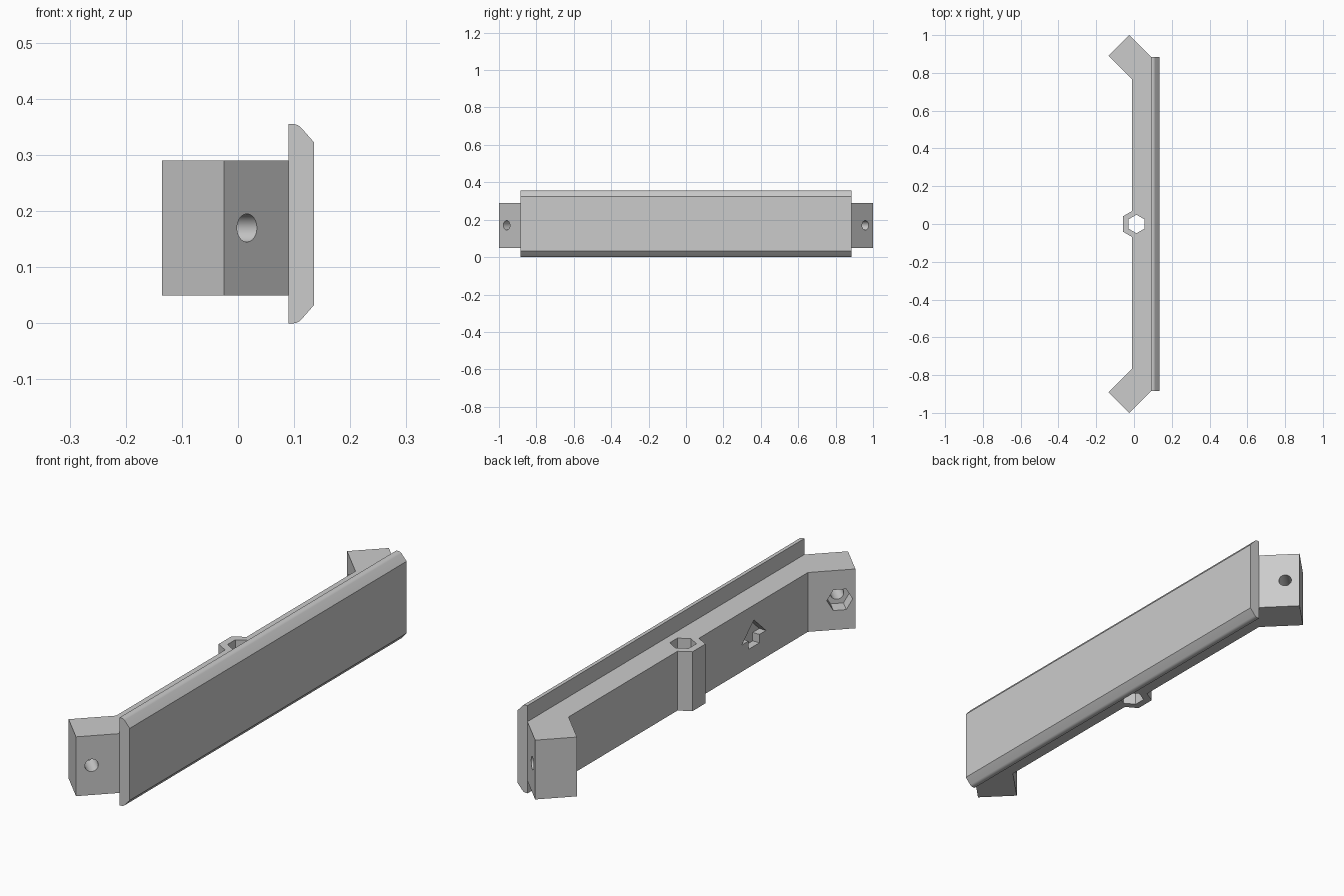
import bpy, bmesh
from math import cos, sin, pi, radians
from mathutils import Matrix, Vector

cube = bpy.data.objects.get("Cube")
if cube:
    bpy.data.objects.remove(cube, do_unlink=True)

grey = bpy.data.materials.new("plain_grey")
grey.use_nodes = True
grey.diffuse_color = (0.6, 0.6, 0.6, 1)
grey.node_tree.nodes["Principled BSDF"].inputs["Base Color"].default_value = (0.6, 0.6, 0.6, 1)


def prism(name, outline, depth, origin, u, v):
    """Extrude a 2D outline, laid out along u and v, by depth along u x v."""
    u, v = Vector(u).normalized(), Vector(v).normalized()
    w = u.cross(v)
    bm = bmesh.new()
    face = bm.faces.new([bm.verts.new(Vector(origin) + u * a + v * b) for a, b in outline])
    new = bmesh.ops.extrude_face_region(bm, geom=[face])["geom"]
    bmesh.ops.translate(bm, vec=w * depth, verts=[e for e in new if isinstance(e, bmesh.types.BMVert)])
    bmesh.ops.recalc_face_normals(bm, faces=bm.faces)
    mesh = bpy.data.meshes.new(name)
    bm.to_mesh(mesh)
    bm.free()
    mesh.materials.append(grey)
    ob = bpy.data.objects.new(name, mesh)
    bpy.context.collection.objects.link(ob)
    return ob


def ring(radius, sides, turn=0):
    return [(radius * cos(turn + 2 * pi * i / sides), radius * sin(turn + 2 * pi * i / sides))
            for i in range(sides)]


def combine(target, other, operation):
    mod = target.modifiers.new(operation.lower(), "BOOLEAN")
    mod.operation, mod.object, mod.solver = operation, other, "EXACT"
    bpy.context.view_layer.objects.active = target
    bpy.ops.object.modifier_apply(modifier=mod.name)
    bpy.data.objects.remove(other, do_unlink=True)


X, Y, Z = (1, 0, 0), (0, 1, 0), (0, 0, 1)
LOW, HIGH, MID = 0.05, 0.29, 0.17

# Bar with an angled tab at each end
half = [(0.09, -0.885), (-0.025, -1.0), (-0.135, -0.89), (-0.01, -0.765)]
outline = half + [(x, -y) for x, y in reversed(half)]
bar = prism("mounting_bar", outline, HIGH - LOW, (0, 0, LOW), X, Y)

# Hexagonal boss with a hexagonal shaft through it
boss = prism("nut_boss", ring(0.082, 6, pi / 6), HIGH - LOW, (0.013, 0, LOW), X, Y)
combine(bar, boss, "UNION")
shaft = prism("shaft_cutter", ring(0.049, 6, pi / 6), 0.5, (0.013, 0, -0.1), X, Y)
combine(bar, shaft, "DIFFERENCE")

# Bolt holes and hexagonal nut pockets in the tabs
for side in (-1, 1):
    along = Vector((1, -side, 0)).normalized()
    inward = along.cross(Vector(Z))
    if inward.x > 0:
        along, inward = -along, -inward
    bolt = Vector((0.015, side * 0.958, MID))
    hole = prism("bolt_cutter", ring(0.025, 32), 0.4, bolt - inward * 0.1, along, Z)
    combine(bar, hole, "DIFFERENCE")
    pocket = prism("pocket_cutter", ring(0.048, 6), 0.2, bolt + inward * 0.095, along, Z)
    combine(bar, pocket, "DIFFERENCE")

# Upward arrow recess in the inner wall
arrow = [(-0.077, 0), (-0.035, 0), (-0.035, -0.034), (0.035, -0.034), (0.035, 0), (0.077, 0), (0, 0.072)]
recess = prism("arrow_cutter", arrow, 0.13, (-0.11, -0.42, 0.158), Y, Z)
combine(bar, recess, "DIFFERENCE")

# Front plate with rounded, bevelled long edges
arc = [(0.098 + 0.02 * sin(radians(a)), 0.335 + 0.02 * cos(radians(a))) for a in range(0, 46, 9)]
upper = [(0.09, 0.355)] + arc + [(0.135, 0.323)]
profile = upper + [(x, 0.355 - z) for x, z in reversed(upper)]
plate = prism("front_plate", profile, 1.77, (0, 0.885, 0), X, Z)

for ob in (bar, plate):
    bpy.ops.object.select_all(action="DESELECT")
    ob.select_set(True)
    bpy.context.view_layer.objects.active = ob
    bpy.ops.object.shade_smooth_by_angle(angle=radians(30))
